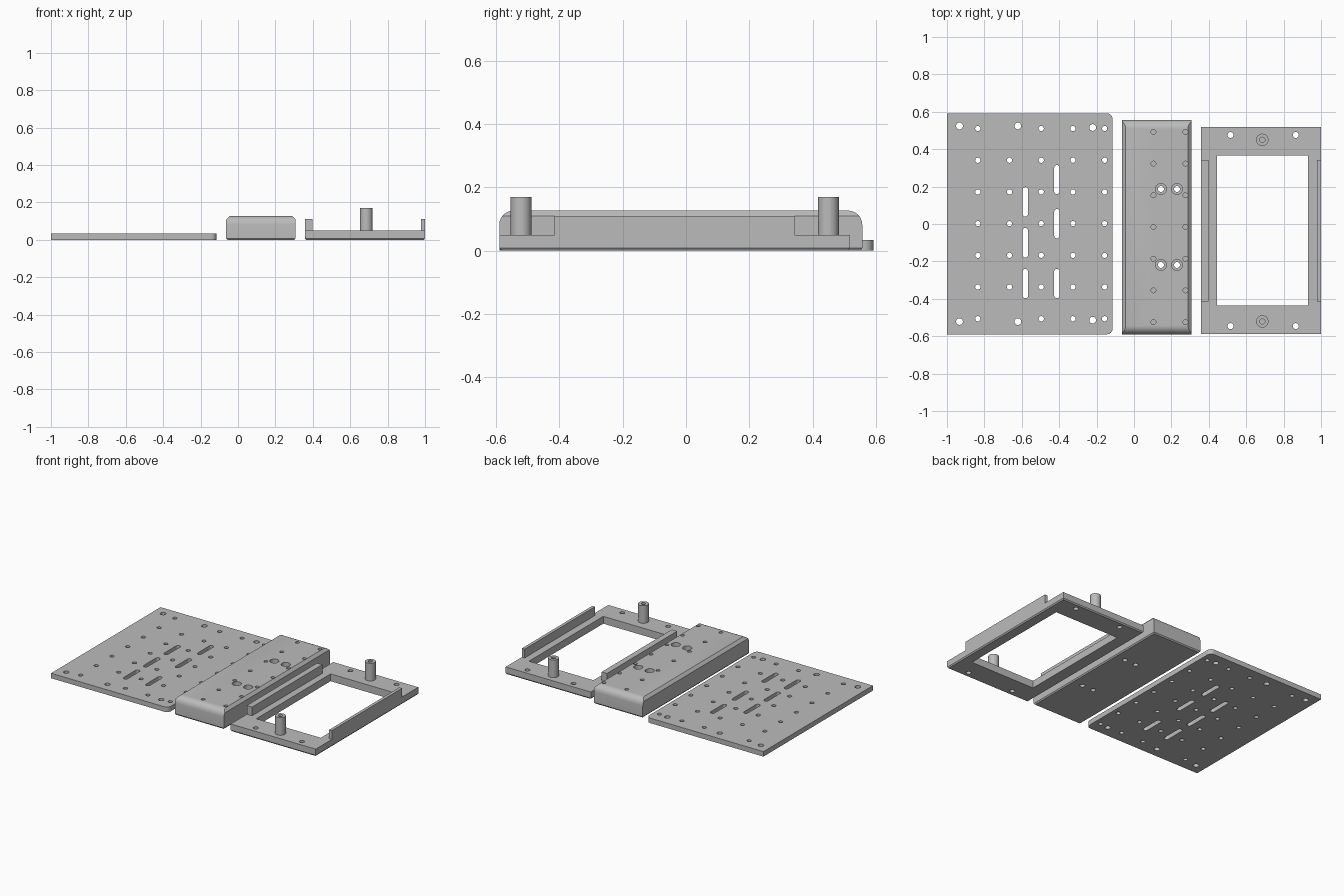
import bpy, bmesh, math

if "Cube" in bpy.data.objects:
    bpy.data.objects.remove(bpy.data.objects["Cube"])

grey = bpy.data.materials.new("plain grey")
grey.diffuse_color = (0.5, 0.5, 0.5, 1)
grey.use_nodes = True
grey.node_tree.nodes["Principled BSDF"].inputs["Base Color"].default_value = grey.diffuse_color


def rect(x0, x1, y0, y1):
    return [(x0, y0), (x1, y0), (x1, y1), (x0, y1)]


def circle(x, y, r, n=24):
    return [(x + r * math.cos(2 * math.pi * i / n), y + r * math.sin(2 * math.pi * i / n))
            for i in range(n)]


def slot(x, y0, y1, r=0.015, n=8):
    """Long hole with round ends, running along y."""
    top = [(x + r * math.cos(math.pi * i / n), y1 - r + r * math.sin(math.pi * i / n))
           for i in range(n + 1)]
    bottom = [(x - r * math.cos(math.pi * i / n), y0 + r - r * math.sin(math.pi * i / n))
              for i in range(n + 1)]
    return top + bottom


def loft(bm, rings):
    """Closed solid through (outline, z) rings."""
    rows = [[bm.verts.new((x, y, z)) for x, y in outline] for outline, z in rings]
    faces = [bm.faces.new(rows[0][::-1]), bm.faces.new(rows[-1])]
    for a, b in zip(rows, rows[1:]):
        n = len(a)
        for i in range(n):
            j = (i + 1) % n
            faces.append(bm.faces.new((a[i], a[j], b[j], b[i])))
    bmesh.ops.recalc_face_normals(bm, faces=faces)


def make(name, solids):
    bm = bmesh.new()
    for rings in solids:
        loft(bm, rings)
    mesh = bpy.data.meshes.new(name)
    bm.to_mesh(mesh)
    bm.free()
    mesh.materials.append(grey)
    obj = bpy.data.objects.new(name, mesh)
    bpy.context.collection.objects.link(obj)
    return obj


def select(obj):
    bpy.ops.object.select_all(action='DESELECT')
    obj.select_set(True)
    bpy.context.view_layer.objects.active = obj


def smooth(obj):
    select(obj)
    bpy.ops.object.shade_smooth_by_angle(angle=math.radians(30))


def cut(obj, holes):
    """Subtract all hole solids from a part."""
    cutter = make("hole_cutter", holes)
    cutter.hide_render = True
    mod = obj.modifiers.new("holes", 'BOOLEAN')
    mod.operation = 'DIFFERENCE'
    mod.solver = 'EXACT'
    mod.object = cutter
    select(obj)
    bpy.ops.object.modifier_apply(modifier=mod.name)
    bpy.data.objects.remove(cutter)
    smooth(obj)


def through(outline):
    return [(outline, -0.05), (outline, 0.2)]


# Flat plate: right corners rounded
x1, y0, y1, r = -0.115, -0.59, 0.592, 0.03
arc = [math.radians(15 * i) for i in range(7)]
outline = [(-1, y0)]
outline += [(x1 - r + r * math.sin(a), y0 + r - r * math.cos(a)) for a in arc]
outline += [(x1 - r + r * math.cos(a), y1 - r + r * math.sin(a)) for a in arc]
outline += [(-1, y1)]
plate = make("flat_plate", [[(outline, 0), (outline, 0.034)]])

# Plate hole grid, mounting holes and slots
holes = []
for i in range(5):
    for j in range(-3, 4):
        if i == 1 and abs(j) == 3:
            continue
        holes.append(through(circle(-0.835 + 0.1695 * i, 0.002 + 0.1695 * j, 0.014)))
for x, y in [(-0.933, 0.524), (-0.621, 0.524), (-0.221, 0.516),
             (-0.933, -0.522), (-0.621, -0.522), (-0.221, -0.514)]:
    holes.append(through(circle(x, y, 0.018)))
for x, a, b in [(-0.581, 0.04, 0.197), (-0.581, -0.18, -0.021), (-0.581, -0.397, -0.24),
                (-0.412, 0.16, 0.315), (-0.412, -0.077, 0.08), (-0.412, -0.397, -0.24)]:
    holes.append(through(slot(x, a, b)))
cut(plate, holes)

# Solid block: rounded ends, chamfered long edges
bx0, bx1, by0, by1, top, c = -0.063, 0.307, -0.59, 0.557, 0.127, 0.006
R, ch = 0.045, 0.018
heights = [top - R + R * math.sin(a) for a in arc] + [top - ch]
rings = [(rect(bx0 + c, bx1 - c, by0 + c, by1 - c), 0), (rect(bx0, bx1, by0, by1), 0.008)]
for z in sorted(heights):
    s = min(1.0, max(0.0, (z - (top - R)) / R))
    dy = R * (1 - math.sqrt(1 - s * s))
    dx = max(0.0, z - (top - ch))
    rings.append((rect(bx0 + dx, bx1 - dx, by0 + dy, by1 - dy), z))
block = make("block", [rings])

# Blind holes and counterbored through holes in the block
holes = []
for x in (0.104, 0.275):
    for j in range(-3, 4):
        hole = circle(x, -0.016 + 0.1695 * j, 0.013)
        holes.append([(hole, 0.08), (hole, 0.2)])
for x in (0.144, 0.23):
    for y in (0.187, -0.219):
        small, big = circle(x, y, 0.016), circle(x, y, 0.029)
        holes.append([(small, -0.05), (small, 0.08), (big, 0.08), (big, 0.2)])
cut(block, holes)

# Open frame
fx0, fx1, fy0, fy1 = 0.357, 1.0, -0.589, 0.518
frame = make("frame", [[(rect(fx0 + c, fx1 - c, fy0 + c, fy1 - c), 0),
                        (rect(fx0, fx1, fy0, fy1), 0.008),
                        (rect(fx0, fx1, fy0, fy1), 0.05)]])
holes = [through(rect(0.443, 0.93, -0.435, 0.367))]
for x in (0.516, 0.865):
    for y in (0.476, -0.546):
        holes.append(through(circle(x, y, 0.016)))
cut(frame, holes)

# Side ridges on the frame
for name, a, b in [("left_ridge", fx0, 0.397), ("right_ridge", 0.979, fx1)]:
    box = rect(a, b, -0.415, 0.343)
    make(name, [[(box, 0.05), (box, 0.11)]])

# Hollow posts on the frame
for name, y in [("front_post", -0.521), ("back_post", 0.45)]:
    outer, inner = circle(0.686, y, 0.033, 32), circle(0.686, y, 0.014, 32)
    smooth(make(name, [[(outer, 0.05), (outer, 0.17), (inner, 0.17), (inner, 0.07)]]))
